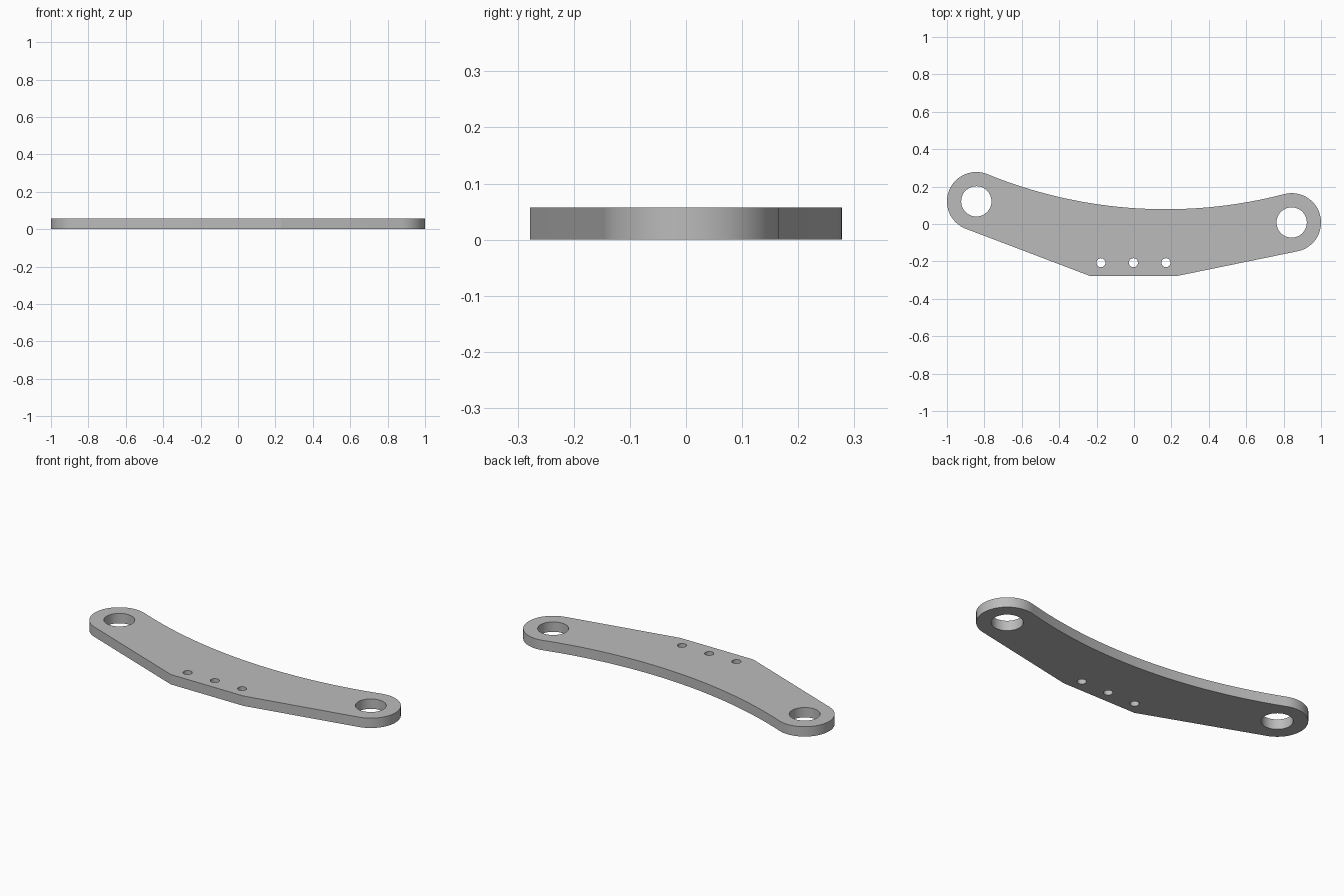
import bpy, bmesh, math
from mathutils import Vector

old = bpy.data.objects.get("Cube")
if old:
    bpy.data.objects.remove(old, do_unlink=True)

THICK = 0.057
LUG_R, BORE_R, PIN_R = 0.157, 0.081, 0.024
left_lug, right_lug = Vector((-0.843, 0.121)), Vector((0.843, 0.008))
foot_left, foot_right = Vector((-0.235, -0.278)), Vector((0.23, -0.278))
sweep_centre = Vector((0.17, 2.60))     # centre of the concave upper edge


def arc(centre, radius, start, end, steps):
    """Points along an arc, both ends included."""
    angles = [start + (end - start) * i / steps for i in range(steps + 1)]
    return [centre + radius * Vector((math.cos(a), math.sin(a))) for a in angles]


def heading(a, b):
    d = b - a
    return math.atan2(d.y, d.x)


def tangent_angle(point, lug, side):
    """Angle on the lug where a straight edge from the point touches it."""
    d = point - lug
    return heading(lug, point) + side * math.acos(LUG_R / d.length)


# Outer outline, counter-clockwise: foot, right lug, concave edge, left lug
sweep_r = (sweep_centre - left_lug).length - LUG_R
right_end = heading(right_lug, sweep_centre)
left_start = heading(left_lug, sweep_centre)
right_start = tangent_angle(foot_right, right_lug, 1)
left_end = tangent_angle(foot_left, left_lug, -1)
right_start -= math.tau * math.ceil((right_start - right_end) / math.tau)
left_end += math.tau * math.ceil((left_start - left_end) / math.tau)

outline = [foot_left, foot_right]
outline += arc(right_lug, LUG_R, right_start, right_end, 48)
outline += arc(sweep_centre, sweep_r, right_end - math.pi, left_start - math.pi, 48)[1:-1]
outline += arc(left_lug, LUG_R, left_start, left_end, 48)

# Two large bores and a row of three small pin holes
holes = [(left_lug, BORE_R), (right_lug, BORE_R)]
holes += [(Vector((-0.003 + 0.174 * i, -0.207)), PIN_R) for i in (-1, 0, 1)]
loops = [outline] + [arc(c, r, 0, math.tau, 48)[:-1] for c, r in holes]

# Filled profile with thickness
profile = bpy.data.curves.new("plate_profile", "CURVE")
profile.dimensions = "2D"
profile.fill_mode = "BOTH"
profile.extrude = THICK / 2
for loop in loops:
    spline = profile.splines.new("POLY")
    spline.points.add(len(loop) - 1)
    for p, co in zip(spline.points, loop):
        p.co = (co.x, co.y, 0, 1)
    spline.use_cyclic_u = True
helper = bpy.data.objects.new("plate_profile", profile)
bpy.context.collection.objects.link(helper)
bpy.context.view_layer.update()
graph = bpy.context.evaluated_depsgraph_get()
mesh = bpy.data.meshes.new_from_object(helper.evaluated_get(graph))
bpy.data.objects.remove(helper, do_unlink=True)

# Weld caps to walls and stand the plate on the floor
bm = bmesh.new()
bm.from_mesh(mesh)
bmesh.ops.remove_doubles(bm, verts=bm.verts, dist=0.0001)
bmesh.ops.translate(bm, verts=bm.verts, vec=(0, 0, THICK / 2))
bmesh.ops.recalc_face_normals(bm, faces=bm.faces)
bm.to_mesh(mesh)
bm.free()

grey = bpy.data.materials.new("plain_grey")
grey.use_nodes = True
grey.diffuse_color = (0.5, 0.5, 0.5, 1)
grey.node_tree.nodes["Principled BSDF"].inputs["Base Color"].default_value = (0.5, 0.5, 0.5, 1)
mesh.materials.clear()
mesh.materials.append(grey)

plate = bpy.data.objects.new("link_plate", mesh)
bpy.context.collection.objects.link(plate)
bpy.ops.object.select_all(action="DESELECT")
plate.select_set(True)
bpy.context.view_layer.objects.active = plate
bpy.ops.object.shade_smooth_by_angle(angle=math.radians(10))
